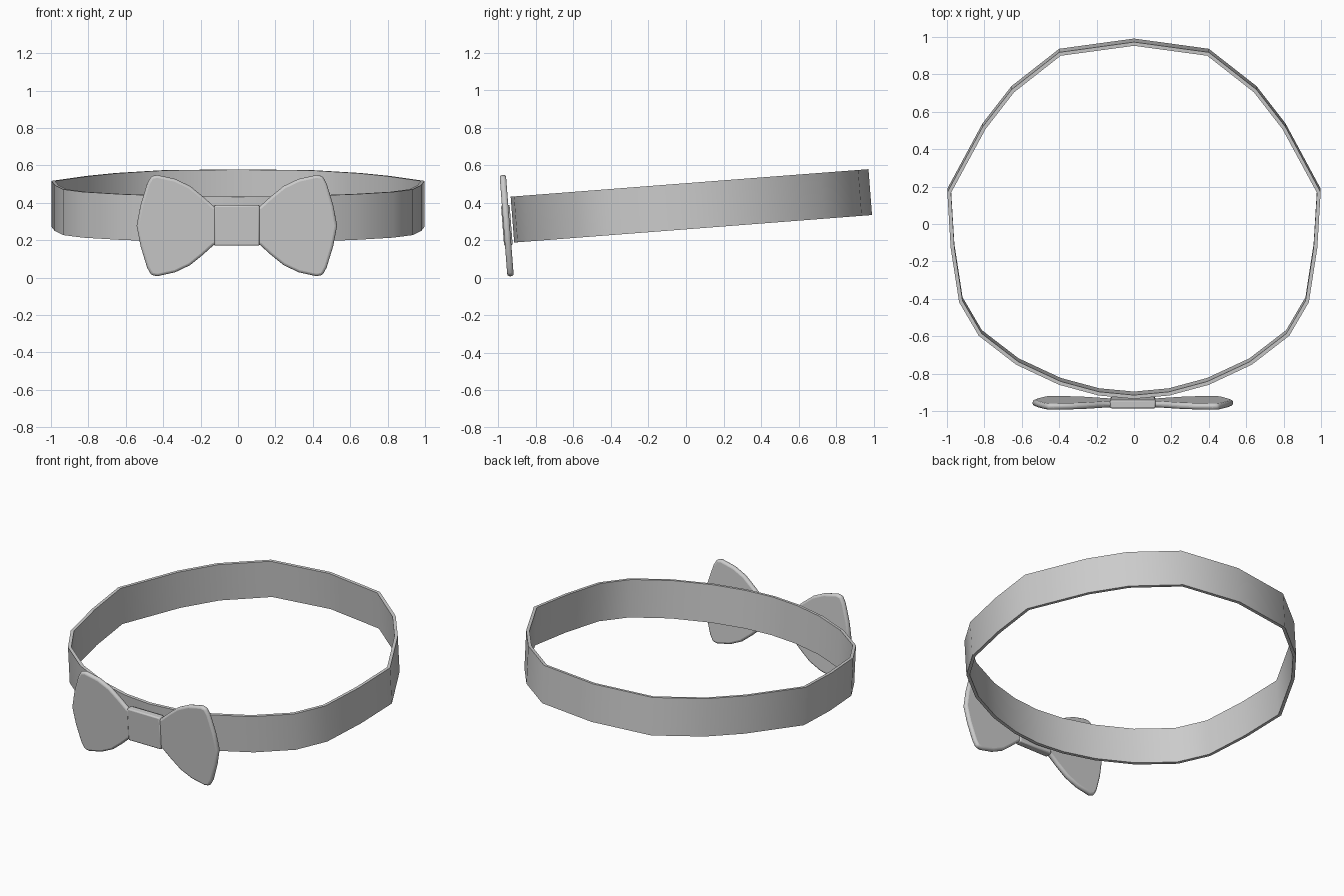
import bpy, bmesh, math
from mathutils import Matrix, Vector

if "Cube" in bpy.data.objects:
    bpy.data.objects.remove(bpy.data.objects["Cube"])

TILT = math.radians(4.4)


def make_object(name, bm, location):
    bmesh.ops.recalc_face_normals(bm, faces=bm.faces[:])
    mesh = bpy.data.meshes.new(name)
    bm.to_mesh(mesh)
    bm.free()
    ob = bpy.data.objects.new(name, mesh)
    bpy.context.collection.objects.link(ob)
    ob.location = location
    ob.rotation_euler = (TILT, 0, 0)
    return ob


def smooth(ob, angle):
    bpy.ops.object.select_all(action='DESELECT')
    ob.select_set(True)
    bpy.context.view_layer.objects.active = ob
    bpy.ops.object.shade_smooth_by_angle(angle=math.radians(angle))


def round_edges(ob, width, segments):
    mod = ob.modifiers.new("round", 'BEVEL')
    mod.width = width
    mod.segments = segments
    mod.limit_method = 'ANGLE'
    mod.angle_limit = math.radians(50)


# Neck band: faceted, slightly egg-shaped ring with thin walls
half = [(0, 0.985), (0.40, 0.93), (0.655, 0.73), (0.81, 0.53), (0.998, 0.18),
        (0.98, -0.12), (0.935, -0.41), (0.83, -0.59), (0.63, -0.745),
        (0.40, -0.853), (0.19, -0.91), (0, -0.928)]
outline = half + [(-x, y) for x, y in half[-2:0:-1]]
height, wall = 0.245, 0.02
bm = bmesh.new()
rings = []
for x, y in outline:
    inner = Vector((x, y)) - Vector((x, y)).normalized() * wall
    rings.append([bm.verts.new((p[0], p[1], z)) for p, z in (
        ((x, y), -height / 2), ((x, y), height / 2),
        (inner, height / 2), (inner, -height / 2))])
for i, a in enumerate(rings):
    b = rings[(i + 1) % len(rings)]
    for k in range(4):
        n = (k + 1) % 4
        bm.faces.new((a[k], b[k], b[n], a[n]))
band = make_object("neck_band", bm, (0, 0, 0.381))
smooth(band, 32)

# Bow wings: one rounded flat lobe, mirrored
lobe = [(0.08, 0.09), (0.125, 0.105), (0.18, 0.155), (0.25, 0.212), (0.33, 0.25),
        (0.425, 0.271), (0.458, 0.265), (0.48, 0.225), (0.515, 0.11), (0.536, 0)]
lobe += [(x, -z) for x, z in lobe[-2::-1]]
bm = bmesh.new()
face = bm.faces.new([bm.verts.new((x, -0.017, z)) for x, z in lobe])
ext = bmesh.ops.extrude_face_region(bm, geom=[face])
bmesh.ops.translate(bm, vec=(0, 0.034, 0),
                    verts=[v for v in ext["geom"] if isinstance(v, bmesh.types.BMVert)])
wings = make_object("bow_wings", bm, (-0.006, -0.956, 0.278))
mirror = wings.modifiers.new("mirror", 'MIRROR')
mirror.use_axis[0] = True
round_edges(wings, 0.014, 3)
smooth(wings, 40)

# Bow knot: small block that wraps the middle
bm = bmesh.new()
bmesh.ops.create_cube(bm, size=1, matrix=Matrix.Diagonal((0.242, 0.046, 0.217, 1)))
knot = make_object("bow_knot", bm, (-0.006, -0.955, 0.28))
round_edges(knot, 0.008, 2)
smooth(knot, 40)
